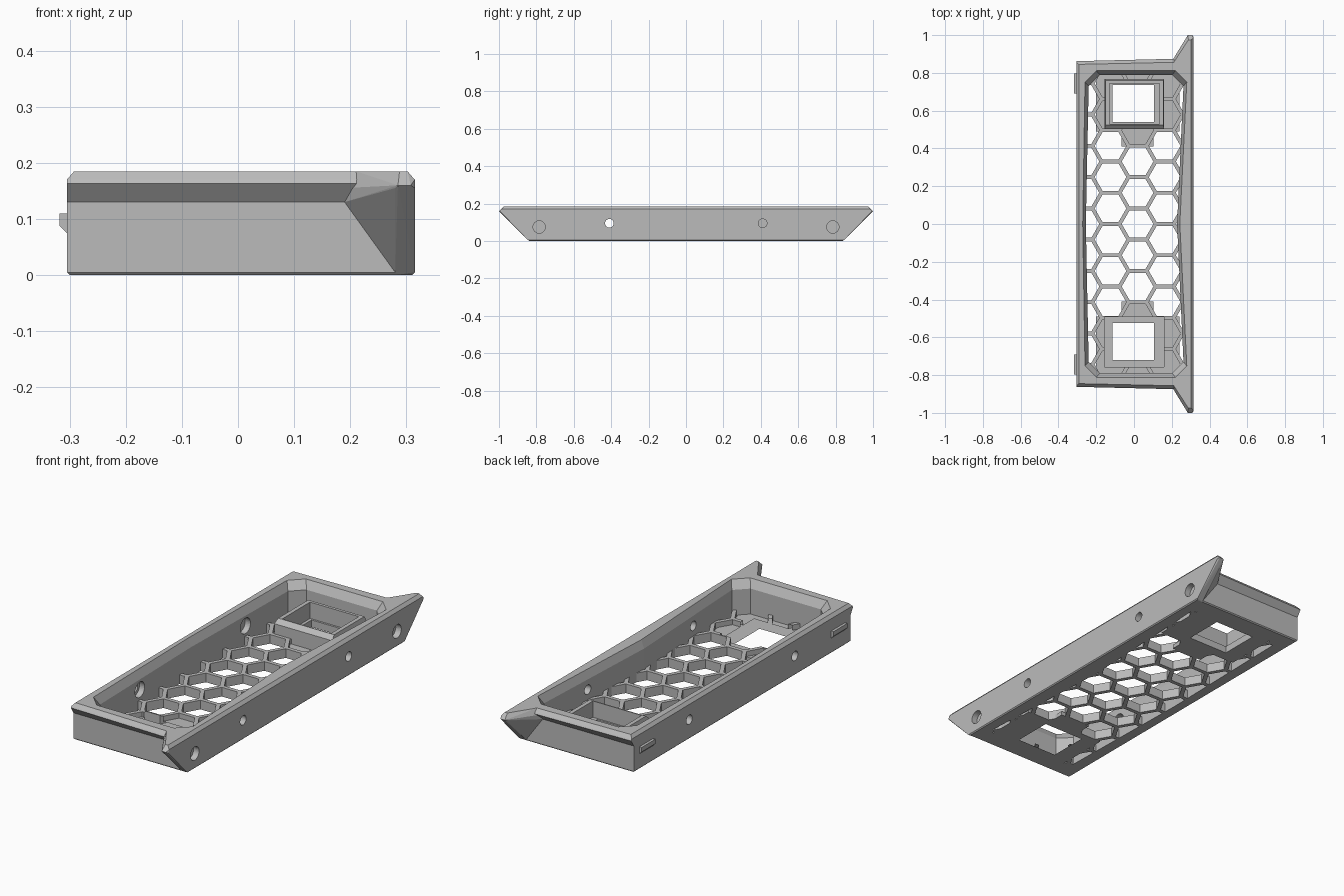
import bpy, bmesh, math
from mathutils import Matrix, Vector

if "Cube" in bpy.data.objects:
    bpy.data.objects.remove(bpy.data.objects["Cube"])

grey = bpy.data.materials.new("plain grey")
grey.use_nodes = True
COLOUR = (0.5, 0.5, 0.5, 1)
grey.diffuse_color = COLOUR
grey.node_tree.nodes["Principled BSDF"].inputs["Base Color"].default_value = COLOUR


def finish(name, bm):
    bmesh.ops.recalc_face_normals(bm, faces=bm.faces)
    mesh = bpy.data.meshes.new(name)
    bm.to_mesh(mesh)
    bm.free()
    mesh.materials.append(grey)
    obj = bpy.data.objects.new(name, mesh)
    bpy.context.collection.objects.link(obj)
    return obj


def loft(name, rings):
    """Skin a stack of (outline, z) rings with capped ends."""
    bm = bmesh.new()
    loops = [[bm.verts.new((x, y, z)) for x, y in outline] for outline, z in rings]
    n = len(loops[0])
    for a, b in zip(loops, loops[1:]):
        for i in range(n):
            j = (i + 1) % n
            bm.faces.new((a[i], a[j], b[j], b[i]))
    bm.faces.new(loops[0])
    bm.faces.new(loops[-1])
    return finish(name, bm)


def hull(name, points):
    bm = bmesh.new()
    for p in points:
        bm.verts.new(p)
    res = bmesh.ops.convex_hull(bm, input=bm.verts)
    loose = [v for v in res["geom_interior"] if isinstance(v, bmesh.types.BMVert)]
    bmesh.ops.delete(bm, geom=loose, context="VERTS")
    return finish(name, bm)


def rect(x0, x1, y0, y1):
    return [(x0, y0), (x1, y0), (x1, y1), (x0, y1)]


def box(name, x0, x1, y0, y1, z0, z1):
    outline = rect(x0, x1, y0, y1)
    return loft(name, [(outline, z0), (outline, z1)])


def cylinder_x(name, x0, x1, y, z, r):
    bm = bmesh.new()
    place = Matrix.Translation(Vector(((x0 + x1) / 2, y, z))) @ Matrix.Rotation(math.pi / 2, 4, "Y")
    bmesh.ops.create_cone(bm, cap_ends=True, segments=32, radius1=r, radius2=r,
                          depth=x1 - x0, matrix=place)
    return finish(name, bm)


def combine(target, tool, operation):
    """Apply a boolean and discard the tool."""
    mod = target.modifiers.new("combine", "BOOLEAN")
    mod.operation, mod.solver, mod.object = operation, "EXACT", tool
    with bpy.context.temp_override(object=target, active_object=target, selected_objects=[target]):
        bpy.ops.object.modifier_apply(modifier=mod.name)
    bpy.data.objects.remove(tool)


def join(target, tool):
    combine(target, tool, "UNION")


def cut(target, tool):
    combine(target, tool, "DIFFERENCE")


def tray_ring(left, right, y_left, y_right):
    return [(left, -y_left), (right, -y_right), (right, y_right), (left, y_left)]


# Outer shell: straight walls, flared lip, chamfered rim
tray = loft("tray", [
    (tray_ring(-0.30, 0.31, 0.836, 0.836), 0),
    (tray_ring(-0.305, 0.315, 0.841, 0.841), 0.005),
    (tray_ring(-0.305, 0.315, 0.841, 0.841), 0.13),
    (tray_ring(-0.305, 0.315, 0.862, 0.877), 0.163),
    (tray_ring(-0.305, 0.315, 0.857, 0.872), 0.17),
    (tray_ring(-0.292, 0.302, 0.845, 0.858), 0.185)])

# Swept ears at both ends of the face plate
for s in (-1, 1):
    ear = [(0.28, 0.836, 0), (0.31, 0.836, 0), (0.315, 0.845, 0.005),
           (0.19, 0.841, 0.13), (0.19, 0.845, 0.155),
           (0.28, 0.99, 0.155), (0.285, 1.0, 0.16), (0.308, 1.0, 0.16),
           (0.315, 0.99, 0.155), (0.315, 0.985, 0.17),
           (0.21, 0.855, 0.185), (0.288, 0.975, 0.185), (0.302, 0.975, 0.185),
           (0.29, 0.82, 0), (0.315, 0.82, 0.005), (0.315, 0.82, 0.17),
           (0.302, 0.82, 0.185), (0.2, 0.82, 0.185), (0.19, 0.82, 0.13)]
    join(tray, hull("ear", [(x, s * y, z) for x, y, z in ear]))


# Inner cavity: bowed sides and clipped corners
def cavity_outline(left, left_mid, right, right_mid, end, corner):
    half = [(right_mid, 0), (right, end - corner), (right - corner, end),
            (left + corner, end), (left, end - corner), (left_mid, 0)]
    return half + [(x, -y) for x, y in half[-2:0:-1]]


FLOOR = 0.045
inner = cavity_outline(-0.24, -0.255, 0.262, 0.228, 0.79, 0.06)
rim = cavity_outline(-0.26, -0.272, 0.28, 0.243, 0.812, 0.06)
cut(tray, loft("cavity", [(inner, FLOOR), (inner, 0.145), (rim, 0.186), (rim, 0.2)]))

# Honeycomb floor, trimmed to the cavity
PITCH, RADIUS = 0.1655, 0.084
bm = bmesh.new()
for col in range(-2, 3):
    for row in range(-5, 6):
        x = 0.019 + col * PITCH * math.sqrt(3) / 2
        y = (row + (col % 2) / 2) * PITCH
        bmesh.ops.create_cone(bm, cap_ends=True, segments=6, radius1=RADIUS, radius2=RADIUS,
                              depth=0.2, matrix=Matrix.Translation((x, y, 0))
                              @ Matrix.Rotation(math.pi / 6, 4, "Z"))
# turn the hexagons so two sides run along x
first = bm.verts[:][0].co
if abs(abs(first.x - (0.019 - PITCH * math.sqrt(3))) - RADIUS) > 0.001 and \
        min(abs(v.co.x - 0.019 - RADIUS) for v in bm.verts) > 0.001:
    bm.free()
    bm = bmesh.new()
    for col in range(-2, 3):
        for row in range(-5, 6):
            x = 0.019 + col * PITCH * math.sqrt(3) / 2
            y = (row + (col % 2) / 2) * PITCH
            bmesh.ops.create_cone(bm, cap_ends=True, segments=6, radius1=RADIUS, radius2=RADIUS,
                                  depth=0.2, matrix=Matrix.Translation((x, y, 0)))
honeycomb = finish("honeycomb", bm)
combine(honeycomb, loft("trim", [(inner, -0.05), (inner, FLOOR + 0.02)]), "INTERSECT")
cut(tray, honeycomb)

# Socket at each end: thin pad, raised frame with a sloped edge, stepped opening
for s, y in ((1, 0.635), (-1, -0.625)):
    near, far = sorted((s * 0.49, s * 0.82))
    join(tray, box("pad", -0.2, 0.24, near, far, 0, 0.02))
    near, far = sorted((s * 0.41, s * 0.52))
    join(tray, box("pad_tongue", -0.065, 0.103, near, far, 0, 0.02))
    join(tray, loft("socket_frame", [
        (rect(-0.155, 0.16, y - 0.132, y + 0.132), 0.001),
        (rect(-0.155, 0.16, y - 0.132, y + 0.132), 0.095),
        (rect(-0.15, 0.155, y - 0.11, y + 0.125), 0.115)]))
    cut(tray, box("socket_recess", -0.13, 0.135, y - 0.105, y + 0.11, 0.035, 0.2))
    cut(tray, box("socket_opening", -0.115, 0.105, y - 0.096, y + 0.1, -0.1, 0.2))

# Side holes, inner counterbores, blind recesses and latch ribs
for s in (-1, 1):
    cut(tray, cylinder_x("side_hole", -0.4, 0.4, s * 0.41, 0.095, 0.023))
    cut(tray, cylinder_x("counterbore", -0.275, -0.2, s * 0.41, 0.095, 0.038))
    cut(tray, cylinder_x("recess", 0.285, 0.4, s * 0.785, 0.075, 0.033))
    join(tray, hull("latch_rib", [(x, s * 0.745 + e * 0.053, z) for e in (-1, 1) for x, z in
                                  ((-0.295, 0.11), (-0.318, 0.11), (-0.318, 0.088),
                                   (-0.305, 0.075), (-0.295, 0.075))]))

# Flat shading, single colour
for poly in tray.data.polygons:
    poly.use_smooth = False
    poly.material_index = 0
